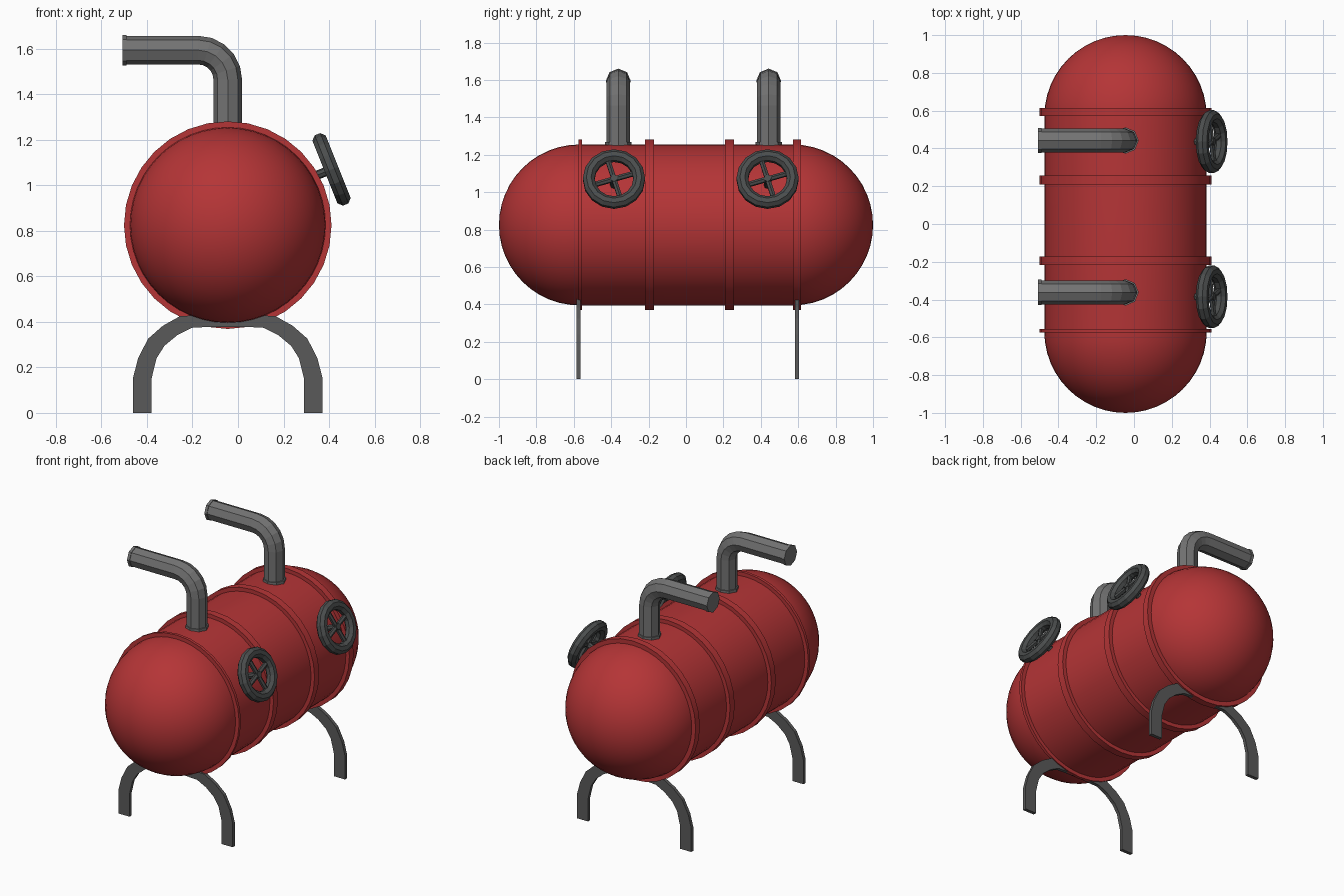
import bpy, bmesh, math
from mathutils import Vector, Matrix

if "Cube" in bpy.data.objects:
    bpy.data.objects.remove(bpy.data.objects["Cube"])

CX, CZ, R = -0.045, 0.825, 0.43   # tank axis and radius
DOME = 0.57                       # y where the domes start


def material(name, rgb):
    m = bpy.data.materials.new(name)
    m.diffuse_color = (*rgb, 1)
    m.use_nodes = True
    m.node_tree.nodes["Principled BSDF"].inputs["Base Color"].default_value = m.diffuse_color
    return m


RED = material("red_paint", (0.46, 0.035, 0.037))
STEEL = material("steel", (0.17, 0.17, 0.17))
DARK = material("dark_iron", (0.07, 0.075, 0.075))
LEG = material("leg_iron", (0.10, 0.10, 0.10))


def finish(bm, name, mat, smooth=None):
    bmesh.ops.remove_doubles(bm, verts=bm.verts, dist=1e-5)
    bmesh.ops.recalc_face_normals(bm, faces=bm.faces)
    me = bpy.data.meshes.new(name)
    bm.to_mesh(me)
    bm.free()
    ob = bpy.data.objects.new(name, me)
    bpy.context.collection.objects.link(ob)
    me.materials.append(mat)
    if smooth:
        bpy.ops.object.select_all(action='DESELECT')
        bpy.context.view_layer.objects.active = ob
        ob.select_set(True)
        bpy.ops.object.shade_smooth_by_angle(angle=math.radians(smooth))
    return ob


def lathe(name, profile, mat, steps=32):
    """Revolve (radius, y) points around the tank axis."""
    bm = bmesh.new()
    vs = [bm.verts.new((CX, y, CZ + r)) for r, y in profile]
    es = [bm.edges.new(p) for p in zip(vs, vs[1:])]
    bmesh.ops.spin(bm, geom=vs + es, cent=(CX, 0, CZ), axis=(0, 1, 0),
                   angle=math.tau, steps=steps, use_merge=False)
    return finish(bm, name, mat, 30)


def rod(bm, a, b, r, sides):
    """Closed straight cylinder from a to b."""
    a, b = Vector(a), Vector(b)
    d = b - a
    rot = d.to_track_quat('Z', 'Y').to_matrix().to_4x4()
    bmesh.ops.create_cone(bm, cap_ends=True, segments=sides, radius1=r, radius2=r,
                          depth=d.length, matrix=Matrix.Translation((a + b) / 2) @ rot)


# Tank with hemispherical ends
arc = [(R * math.sin(i * math.pi / 24), DOME + R * math.cos(i * math.pi / 24)) for i in range(13)]
lathe("tank", arc + [(r, -y) for r, y in reversed(arc)], RED, 48)

# Raised bands
for i, (y0, y1) in enumerate([(-0.575, -0.556), (-0.218, -0.172), (0.209, 0.257), (0.571, 0.615)]):
    lathe(f"band_{i + 1}", [(0.41, y0), (0.456, y0), (0.456, y1), (0.41, y1)], RED)

# Arched leg frames, one mirrored outline each
outer = [(0.416, 0), (0.416, 0.155), (0.394, 0.24), (0.35, 0.326), (0.285, 0.383), (0.21, 0.425), (0.12, 0.43)]
inner = [(0.335, 0), (0.335, 0.15), (0.313, 0.24), (0.278, 0.295), (0.22, 0.343), (0.157, 0.374), (0.08, 0.378)]
for name, y0, y1 in (("front_leg_frame", -0.585, -0.563), ("back_leg_frame", 0.582, 0.604)):
    bm = bmesh.new()
    full = [[(s[0] * 1, s[1]) for s in side] + [(-x, z) for x, z in reversed(side)] for side in (outer, inner)]
    o, n = [[bm.verts.new((CX + x, y0, z)) for x, z in line] for line in full]
    faces = [bm.faces.new((o[i], o[i + 1], n[i + 1], n[i])) for i in range(len(o) - 1)]
    ext = bmesh.ops.extrude_face_region(bm, geom=faces, use_keep_orig=True)
    bmesh.ops.translate(bm, vec=(0, y1 - y0, 0),
                        verts=[g for g in ext["geom"] if isinstance(g, bmesh.types.BMVert)])
    finish(bm, name, LEG)


def pipe(name, y):
    """Octagonal elbow pipe with thin collars."""
    r, bend, top, end, sides = 0.063, 0.13, 1.594, -0.505, 8
    path = [(CX, 1.2, 0)]
    for i in range(6):
        a = math.radians(18 * i)
        path.append((CX - bend + bend * math.cos(a), top - bend + bend * math.sin(a), a))
    path.append((end, top, math.pi / 2))
    bm = bmesh.new()
    rings = []
    for x, z, a in path:
        ring = []
        for k in range(sides):
            t = math.tau * k / sides
            u = r * math.cos(t)
            ring.append(bm.verts.new((x + u * math.cos(a), y + r * math.sin(t), z + u * math.sin(a))))
        rings.append(ring)
    for p, q in zip(rings, rings[1:]):
        for k in range(sides):
            bm.faces.new((p[k], p[k - 1], q[k - 1], q[k]))
    bm.faces.new(rings[0])
    bm.faces.new(rings[-1])
    rod(bm, (end - 0.003, y, top), (end + 0.015, y, top), 0.067, sides)
    rod(bm, (CX, y, 1.2), (CX, y, 1.268), 0.07, sides)
    finish(bm, name, STEEL)


def hand_wheel(name, y):
    """Valve wheel: rim, four spokes, hub and stem, tilted to face outward."""
    major, minor, seg, sub = 0.135, 0.034, 16, 8
    bm = bmesh.new()
    grid = [[bm.verts.new(((major + minor * math.cos(b)) * math.cos(a),
                           (major + minor * math.cos(b)) * math.sin(a), minor * math.sin(b)))
             for b in (math.tau * (j + 0.5) / sub for j in range(sub))]
            for a in (math.tau * i / seg for i in range(seg))]
    for i in range(seg):
        for j in range(sub):
            bm.faces.new((grid[i - 1][j - 1], grid[i][j - 1], grid[i][j], grid[i - 1][j]))
    for k in range(2):
        a = math.radians(17 + 90 * k)
        d = Vector((math.cos(a), math.sin(a), 0)) * 0.12
        rod(bm, -d, d, 0.015, 6)
    rod(bm, (0, 0, -0.14), (0, 0, 0.017), 0.02, 8)
    # local x -> world y, local z -> outward normal
    t = math.radians(21.8)
    nrm = Vector((math.cos(t), 0, math.sin(t)))
    ax = Vector((0, 1, 0))
    rot = Matrix((ax, nrm.cross(ax), nrm)).transposed().to_4x4()
    bm.transform(Matrix.Translation((0.411, y, 1.07)) @ rot)
    finish(bm, name, DARK)


# Pipes and hand wheels, front and back
pipe("front_pipe", -0.362)
pipe("back_pipe", 0.442)
hand_wheel("front_hand_wheel", -0.385)
hand_wheel("back_hand_wheel", 0.436)
